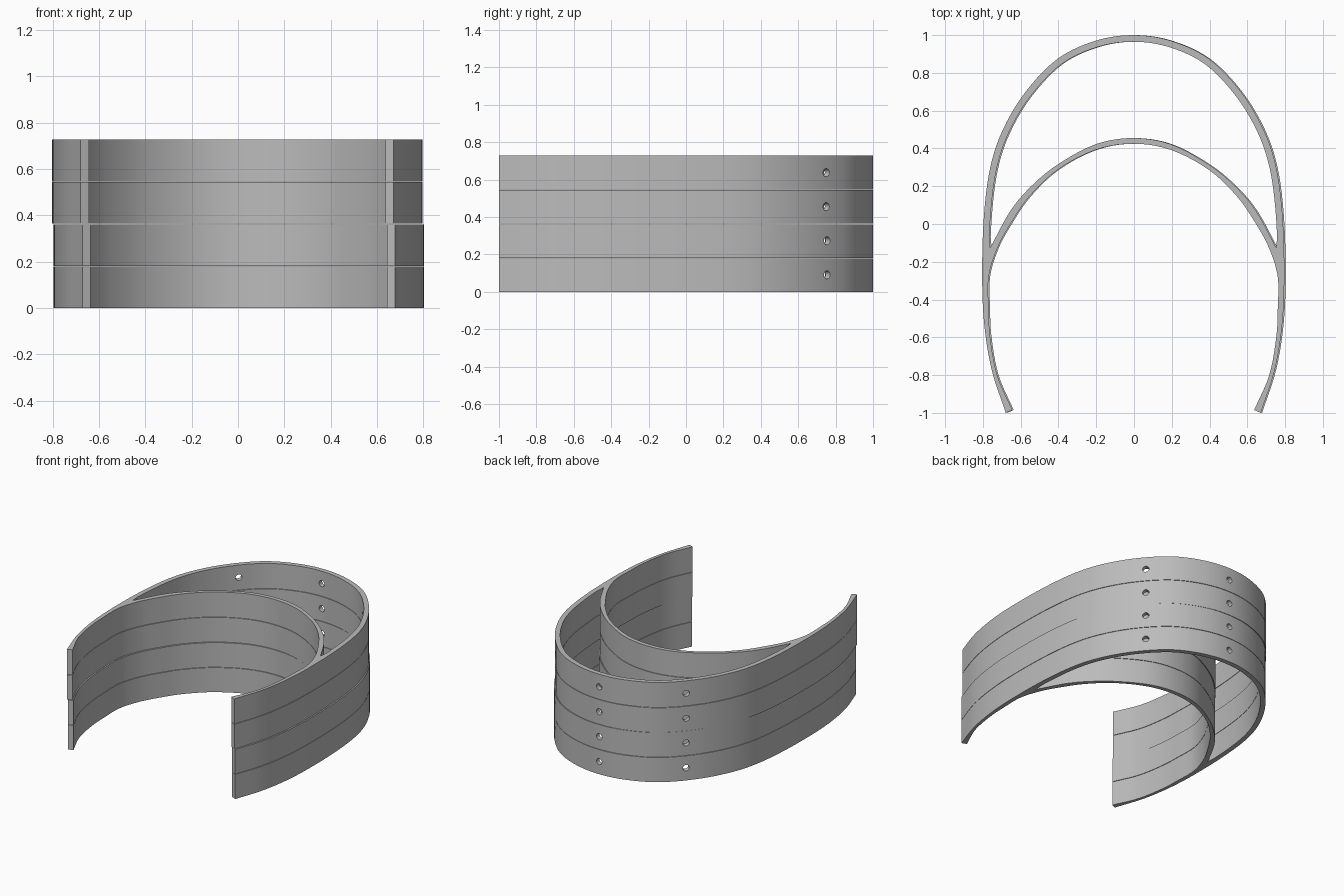
import bpy, bmesh, math
from mathutils import Vector, Matrix
from mathutils.geometry import interpolate_bezier

cube = bpy.data.objects.get("Cube")
if cube:
    bpy.data.objects.remove(cube, do_unlink=True)

LAYERS, PITCH, GAP, WALL = 4, 0.182, 0.003, 0.035

grey = bpy.data.materials.new("plain_grey")
grey.use_nodes = True
colour = (0.5, 0.5, 0.5, 1)
grey.diffuse_color = colour
grey.node_tree.nodes["Principled BSDF"].inputs["Base Color"].default_value = colour


def smooth(points, steps=5):
    """Smooth path through points that start on the mirror line."""
    pts = [Vector(p) for p in points]
    ext = [Vector((-pts[1].x, pts[1].y))] + pts + [2 * pts[-1] - pts[-2]]
    path = []
    for a, b, c, d in zip(ext, ext[1:], ext[2:], ext[3:]):
        path += interpolate_bezier(b, b + (c - a) / 6, c - (d - b) / 6, c, steps + 1)[:-1]
    return path + [pts[-1]]


def inset(path, dist):
    """Shift a half path sideways towards the inside."""
    out = []
    for i, p in enumerate(path):
        t = path[min(i + 1, len(path) - 1)] - path[max(i - 1, 0)]
        if i == 0:
            t = Vector((1, 0))
        t.normalize()
        out.append(p + Vector((t.y, -t.x)) * dist)
    return out


def mirrored(half):
    """Full path, from the left end over the mirror line to the right end."""
    return [Vector((-p.x, p.y)) for p in reversed(half[1:])] + half


# Half profiles, from the centre of the back towards the arm ends
outer = smooth([(0, 1), (.2, .97), (.4, .875), (.57, .70), (.69, .50), (.757, .30),
                (.79, .05), (.80, -.25), (.79, -.52), (.75, -.77), (.675, -1)])
opening = smooth([(0, .425), (.2, .392), (.4, .287), (.55, .145), (.65, 0), (.72, -.13),
                  (.765, -.28), (.765, -.45), (.757, -.6), (.72, -.8), (.64, -.985)])
brow = smooth([(0, .455), (.2, .422), (.4, .315), (.54, .2), (.65, .07), (.757, -.125)])
rear = [p for p in inset(outer, WALL) if p.y > -.11]

frame_loop = mirrored(outer) + mirrored(opening)[::-1]
gap_loop = mirrored(rear) + mirrored(brow)[::-1]


def cut_holes(obj, z):
    """Drill the three peg holes through the rear wall."""
    bm = bmesh.new()
    for x, y, angle in ((0, .98, 0), (.51, .735, -46), (-.51, .735, 46)):
        m = (Matrix.Translation((x, y, z)) @ Matrix.Rotation(math.radians(angle), 4, 'Z')
             @ Matrix.Rotation(math.radians(90), 4, 'X'))
        bmesh.ops.create_cone(bm, cap_ends=True, segments=20, radius1=.022,
                              radius2=.022, depth=.16, matrix=m)
    mesh = bpy.data.meshes.new("hole_cutter")
    bm.to_mesh(mesh)
    bm.free()
    cutter = bpy.data.objects.new("hole_cutter", mesh)
    bpy.context.collection.objects.link(cutter)
    cutter.hide_render = True
    mod = obj.modifiers.new("peg_holes", 'BOOLEAN')
    mod.object, mod.operation, mod.solver = cutter, 'DIFFERENCE', 'EXACT'
    bpy.ops.object.modifier_apply(modifier=mod.name)
    bpy.data.objects.remove(cutter, do_unlink=True)


def build_layer(index):
    """One headband frame: horseshoe outline with a crescent gap."""
    shift = .003 if index < LAYERS / 2 else -.004
    z0 = index * PITCH
    height = PITCH - (GAP if index < LAYERS - 1 else 0)
    bm = bmesh.new()
    edges = []
    for loop in (frame_loop, gap_loop):
        verts = [bm.verts.new((p.x + shift, p.y, z0)) for p in loop]
        edges += [bm.edges.new((a, b)) for a, b in zip(verts, verts[1:] + verts[:1])]
    bmesh.ops.triangle_fill(bm, use_beauty=True, edges=edges, normal=(0, 0, 1))
    top = bmesh.ops.extrude_face_region(bm, geom=bm.faces[:], use_keep_orig=True)["geom"]
    bmesh.ops.translate(bm, vec=(0, 0, height),
                        verts=[v for v in top if isinstance(v, bmesh.types.BMVert)])
    bmesh.ops.recalc_face_normals(bm, faces=bm.faces[:])
    mesh = bpy.data.meshes.new("headband_layer")
    bm.to_mesh(mesh)
    bm.free()
    mesh.materials.append(grey)
    obj = bpy.data.objects.new(f"headband_layer_{index + 1}", mesh)
    bpy.context.collection.objects.link(obj)
    bpy.ops.object.select_all(action='DESELECT')
    obj.select_set(True)
    bpy.context.view_layer.objects.active = obj
    cut_holes(obj, z0 + PITCH / 2)
    bpy.ops.object.shade_smooth_by_angle(angle=math.radians(30))


# Stack of identical frames
for i in range(LAYERS):
    build_layer(i)
